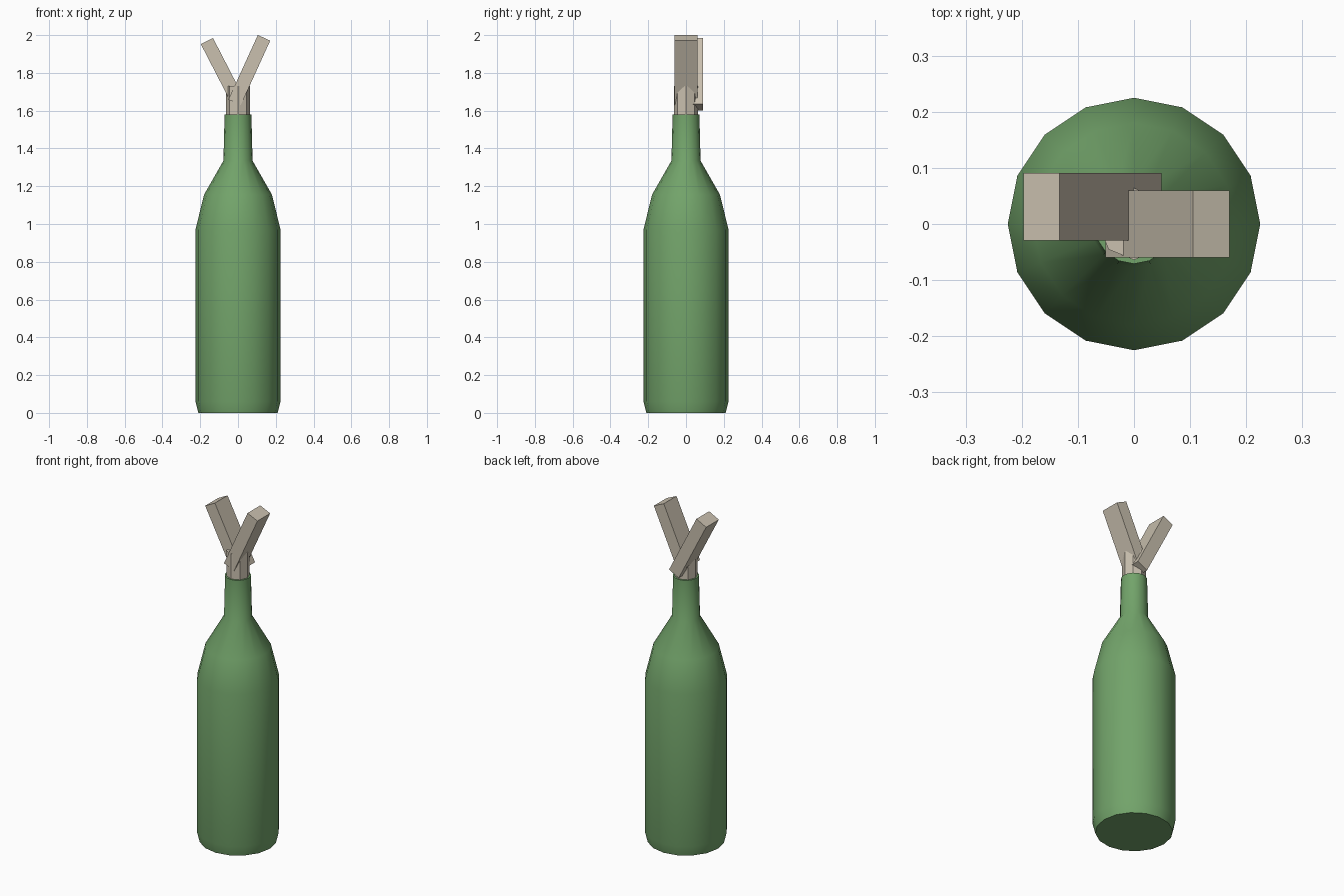
import bpy
import bmesh
import math

cube = bpy.data.objects.get("Cube")
if cube:
    bpy.data.objects.remove(cube, do_unlink=True)


def make_material(name, color):
    mat = bpy.data.materials.new(name)
    mat.use_nodes = True
    mat.diffuse_color = color
    mat.node_tree.nodes["Principled BSDF"].inputs["Base Color"].default_value = color
    return mat


def lathe(name, profile, sides, mat):
    """Closed solid of revolution from (radius, height) pairs, bottom to top."""
    bm = bmesh.new()
    rings = []
    for r, z in profile:
        angles = [math.tau * i / sides for i in range(sides)]
        rings.append([bm.verts.new((r * math.cos(a), r * math.sin(a), z)) for a in angles])
    for low, high in zip(rings, rings[1:]):
        for i in range(sides):
            j = (i + 1) % sides
            bm.faces.new((low[i], low[j], high[j], high[i]))
    bm.faces.new(rings[0][::-1])
    bm.faces.new(rings[-1])
    mesh = bpy.data.meshes.new(name)
    bm.to_mesh(mesh)
    bm.free()
    mesh.materials.append(mat)
    obj = bpy.data.objects.new(name, mesh)
    bpy.context.collection.objects.link(obj)
    return obj


def strip(name, center, size, tilt, mat):
    """Rectangular block leaning sideways by tilt degrees."""
    bpy.ops.mesh.primitive_cube_add(size=1, location=center,
                                    rotation=(0, math.radians(tilt), 0))
    obj = bpy.context.object
    obj.name = name
    obj.scale = size
    obj.data.materials.append(mat)
    return obj


green = make_material("bottle green", (0.17, 0.37, 0.145, 1))
cloth = make_material("pale cloth", (0.59, 0.53, 0.43, 1))

# Bottle with chamfered base, sloping shoulder and narrow neck
bottle = lathe("bottle", [(0.21, 0), (0.225, 0.06), (0.225, 0.97), (0.18, 1.155),
                          (0.077, 1.335), (0.071, 1.58)], 16, green)
bpy.ops.object.select_all(action='DESELECT')
bottle.select_set(True)
bpy.context.view_layer.objects.active = bottle
bpy.ops.object.shade_smooth_by_angle(angle=math.radians(35))

# Faceted cloth plug in the neck
lathe("cloth_plug", [(0.064, 1.56), (0.064, 1.73)], 8, cloth)

# Two cloth ends fanning out of the plug
strip("cloth_end_left", (0.06, 0, 1.815), (0.072, 0.12, 0.375), 24.5, cloth)
strip("cloth_end_right", (-0.074, 0.031, 1.793), (0.072, 0.12, 0.395), -27.3, cloth)
